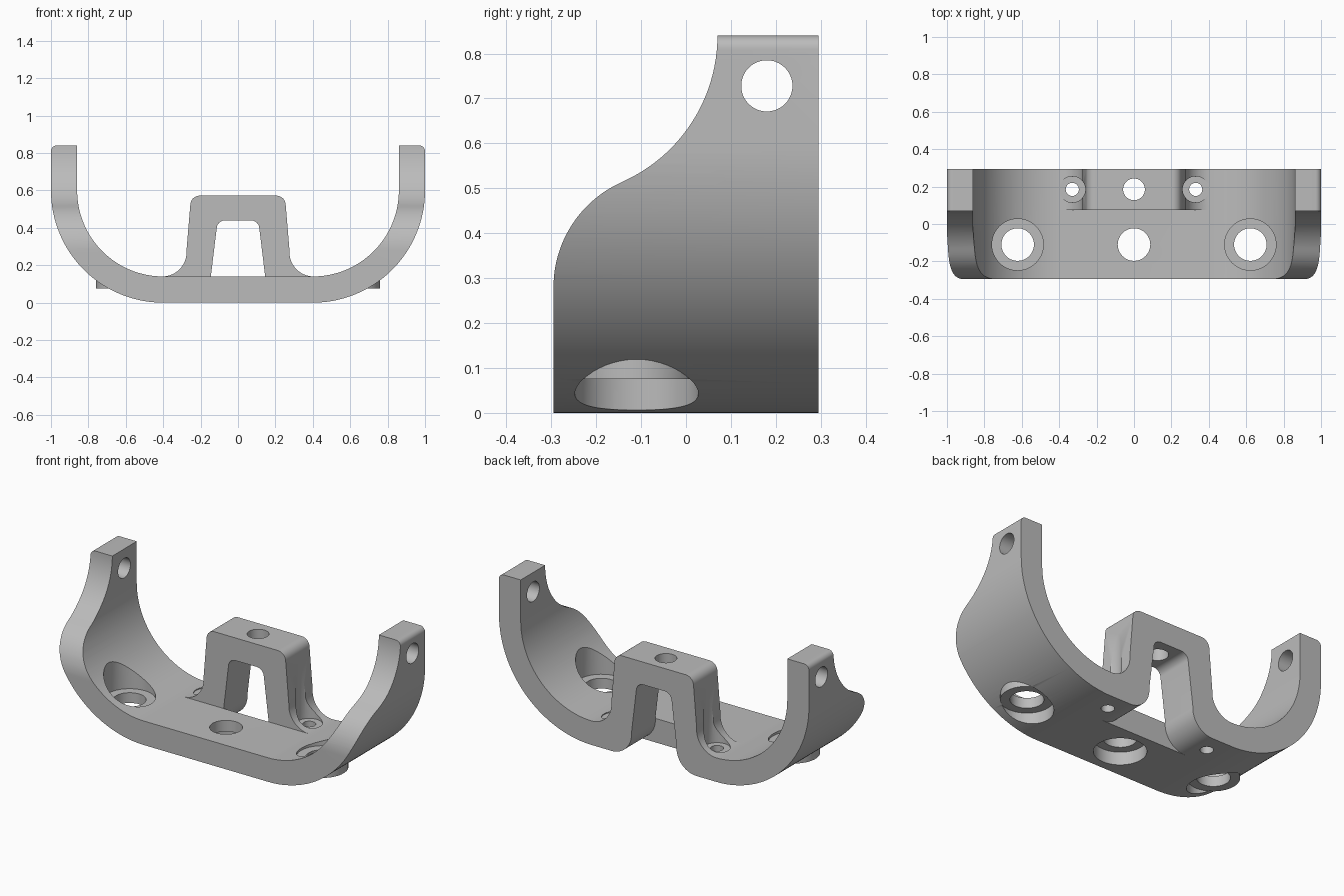
import bpy, bmesh, math
from mathutils import Matrix, Vector

if "Cube" in bpy.data.objects:
    bpy.data.objects.remove(bpy.data.objects["Cube"], do_unlink=True)

grey = bpy.data.materials.new("plain grey")
grey.use_nodes = True
grey.diffuse_color = (0.5, 0.5, 0.5, 1)
grey.node_tree.nodes["Principled BSDF"].inputs["Base Color"].default_value = (0.5, 0.5, 0.5, 1)


def arc(cx, cz, r, a0, a1, n=24):
    angles = [math.radians(a0 + (a1 - a0) * i / n) for i in range(n + 1)]
    return [(cx + r * math.cos(a), cz + r * math.sin(a)) for a in angles]


def mirrored(half):
    """Close a right-hand half outline with its mirror image."""
    return half + [(-x, z) for x, z in reversed(half)]


def finish(name, bm):
    bmesh.ops.recalc_face_normals(bm, faces=bm.faces)
    mesh = bpy.data.meshes.new(name)
    bm.to_mesh(mesh)
    bm.free()
    mesh.materials.append(grey)
    ob = bpy.data.objects.new(name, mesh)
    bpy.context.collection.objects.link(ob)
    return ob


def prism(name, pts, axis, lo, hi):
    """Extrude an outline along x or y; its second coordinate is z."""
    bm = bmesh.new()
    place = (lambda u, z: (u, lo, z)) if axis == "Y" else (lambda u, z: (lo, u, z))
    face = bm.faces.new([bm.verts.new(place(u, z)) for u, z in pts])
    out = bmesh.ops.extrude_face_region(bm, geom=[face])
    move = Vector((0, hi - lo, 0) if axis == "Y" else (hi - lo, 0, 0))
    bmesh.ops.translate(bm, vec=move, verts=[v for v in out["geom"] if isinstance(v, bmesh.types.BMVert)])
    return finish(name, bm)


def cylinder(name, x, y, r, lo, hi):
    bm = bmesh.new()
    bmesh.ops.create_cone(bm, cap_ends=True, segments=48, radius1=r, radius2=r, depth=hi - lo,
                          matrix=Matrix.Translation((x, y, (lo + hi) / 2)))
    return finish(name, bm)


def combine(target, tool, operation):
    mod = target.modifiers.new("boolean", "BOOLEAN")
    mod.operation, mod.solver, mod.object = operation, "EXACT", tool
    bpy.context.view_layer.objects.active = target
    bpy.ops.object.modifier_apply(modifier=mod.name)
    bpy.data.objects.remove(tool, do_unlink=True)


def cut(tool):
    combine(bracket, tool, "DIFFERENCE")


# U-shaped cradle
WALL, HALF, TOP = 0.14, 0.295, 0.84
outer = arc(0.4, 0.6, 0.6, -90, 0, 40) + arc(0.97, TOP - 0.03, 0.03, 0, 90, 8)
inner = [(0.86, TOP)] + arc(0.4, 0.6, 0.6 - WALL, 0, -90, 40)
half = outer + inner
bracket = prism("cradle_bracket", half + [(-x, z) for x, z in reversed(half)], "Y", -HALF, HALF)

# Swept front edge of both arms
sweep = [(-0.5, 1), (0.07, 1)] + arc(-0.286, TOP, 0.356, 0, -66.3) \
    + arc(-0.0395, 0.28, 0.2555, 113.7, 180)[1:] + [(-0.5, 0.28)]
cut(prism("arm_sweep_cutter", sweep, "X", -1.2, 1.2))

# Raised bridge with flared feet, then the opening beneath it
feet = [(0.405, 0.06)] + arc(0.405, 0.27, 0.13, -90, -184, 20) + arc(0.205, 0.522, 0.05, 4, 90, 10)
combine(bracket, prism("bridge", mirrored(feet), "Y", 0.075, HALF), "UNION")
opening = [(0.275, -0.1)] + arc(0.275, 0.13, 0.13, -90, -184, 20) + arc(0.069, 0.395, 0.045, 4, 90, 10)
cut(prism("bridge_opening_cutter", mirrored(opening), "Y", 0.075, 0.5))

# Screw seats in the curved corners
for x in (-0.622, 0.622):
    combine(bracket, cylinder("seat", x, -0.11, 0.137, 0.075, 0.135), "UNION")
    cut(cylinder("seat_lower_cutter", x, -0.11, 0.1375, -0.2, 0.075))
    cut(cylinder("seat_upper_cutter", x, -0.11, 0.1375, 0.135, 0.7))
    cut(cylinder("seat_hole_cutter", x, -0.11, 0.087, -0.2, 0.7))

# Central floor hole, counterbored below, and the bridge hole
cut(cylinder("floor_counterbore_cutter", 0, -0.11, 0.137, -0.2, 0.075))
cut(cylinder("floor_hole_cutter", 0, -0.11, 0.087, -0.2, 0.3))
cut(cylinder("bridge_hole_cutter", 0, 0.185, 0.058, 0.3, 0.7))

# Small screw holes in the bridge feet
for x in (-0.33, 0.33):
    cut(cylinder("foot_spotface_cutter", x, 0.185, 0.07, 0.135, 0.8))
    cut(cylinder("foot_hole_cutter", x, 0.185, 0.035, -0.2, 0.3))

# Pivot holes through the arms
cut(prism("pivot_cutter", arc(0.18, 0.728, 0.057, 0, 360, 48)[:-1], "X", -1.2, 1.2))

bpy.ops.object.select_all(action="DESELECT")
bracket.select_set(True)
bpy.context.view_layer.objects.active = bracket
bpy.ops.object.shade_smooth_by_angle(angle=math.radians(30))
